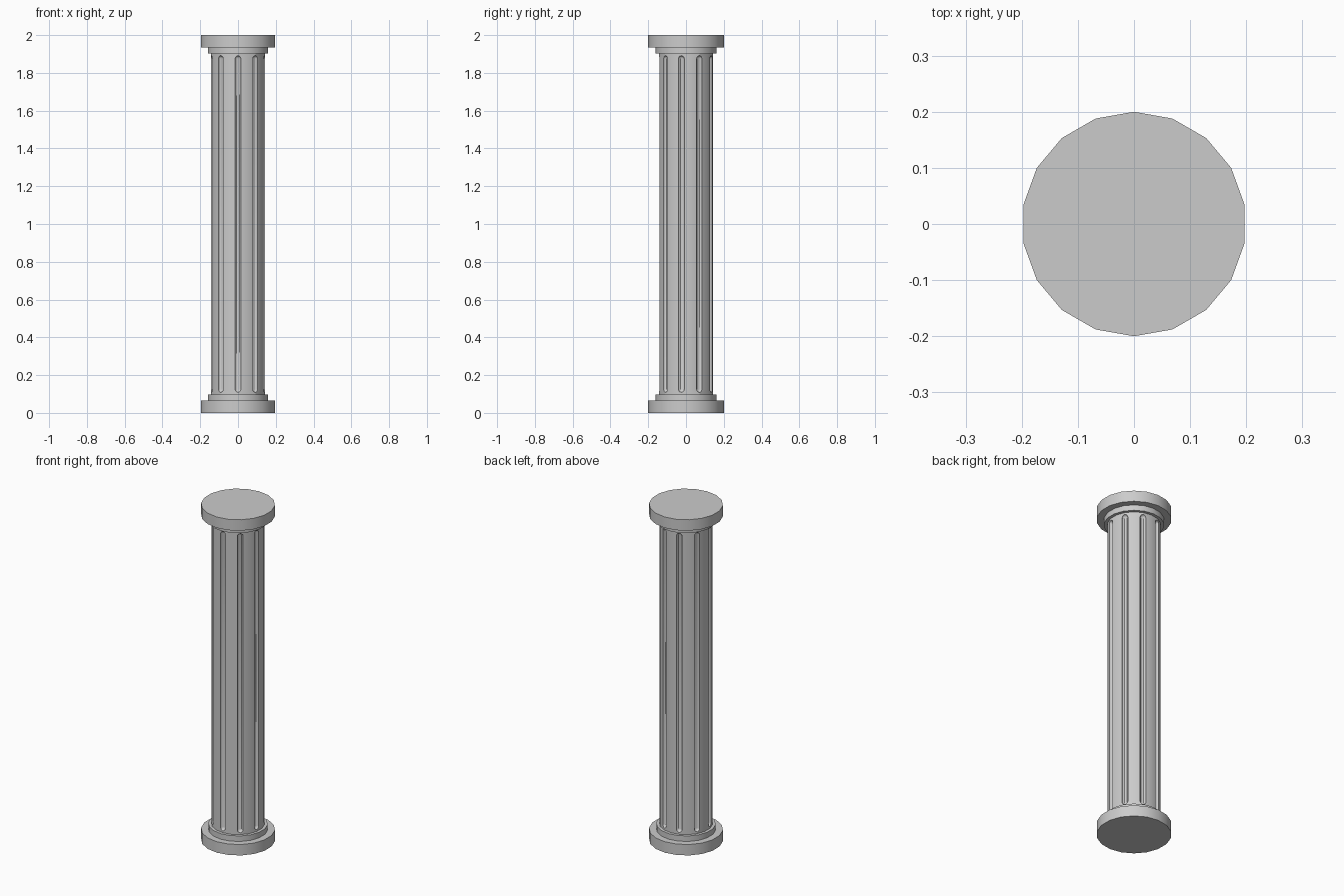
import bpy, bmesh
from math import sin, cos, tan, pi, radians

if "Cube" in bpy.data.objects:
    bpy.data.objects.remove(bpy.data.objects["Cube"])

SIDES, FLUTES = 18, 9
R_SHAFT = 0.144
W, DEPTH = 0.016, 0.016      # flute half width and depth


def finish(name, bm):
    bmesh.ops.recalc_face_normals(bm, faces=bm.faces)
    me = bpy.data.meshes.new(name)
    bm.to_mesh(me)
    bm.free()
    ob = bpy.data.objects.new(name, me)
    bpy.context.collection.objects.link(ob)
    bpy.ops.object.select_all(action='DESELECT')
    ob.select_set(True)
    bpy.context.view_layer.objects.active = ob
    bpy.ops.object.shade_smooth_by_angle(angle=radians(30))
    return ob


def loft(name, rings):
    bm = bmesh.new()
    loops = [[bm.verts.new(p) for p in ring] for ring in rings]
    n = len(loops[0])
    for a, b in zip(loops, loops[1:]):
        for i in range(n):
            j = (i + 1) % n
            bm.faces.new((a[i], a[j], b[j], b[i]))
    bm.faces.new(loops[0][::-1])
    bm.faces.new(loops[-1])
    return finish(name, bm)


def disc(name, r, z0, z1):
    def ring(z):
        return [(r * sin(2 * pi * i / SIDES), -r * cos(2 * pi * i / SIDES), z)
                for i in range(SIDES)]
    return loft(name, [ring(z0), ring(z1)])


def shaft_ring(z, s):
    # s scales the flute opening: small at the rounded ends, 1 along the shaft
    pts = []
    for k in range(FLUTES):
        a = 2 * pi * k / FLUTES
        for i in range(7):
            t = pi * i / 6
            x = -W * max(s, 0.1) * cos(t)
            r = R_SHAFT - abs(x) * tan(pi / SIDES) - DEPTH * s * sin(t)
            pts.append((r * sin(a) + x * cos(a), -r * cos(a) + x * sin(a), z))
        b = a + pi / FLUTES
        pts.append((R_SHAFT * sin(b), -R_SHAFT * cos(b), z))
    return pts


# Fluted shaft with rounded flute ends
low = [(0.09, 0), (0.109, 0), (0.112, 0.55), (0.117, 0.85), (0.125, 1)]
levels = low + [(2 - z, s) for z, s in reversed(low)]
loft("shaft", [shaft_ring(z, s) for z, s in levels])

# Base and capital, each a wide disc with a narrower collar
disc("base", 0.2, 0, 0.065)
disc("base_collar", 0.161, 0.065, 0.098)
disc("capital_collar", 0.161, 1.902, 1.935)
disc("capital", 0.2, 1.935, 2.0)
